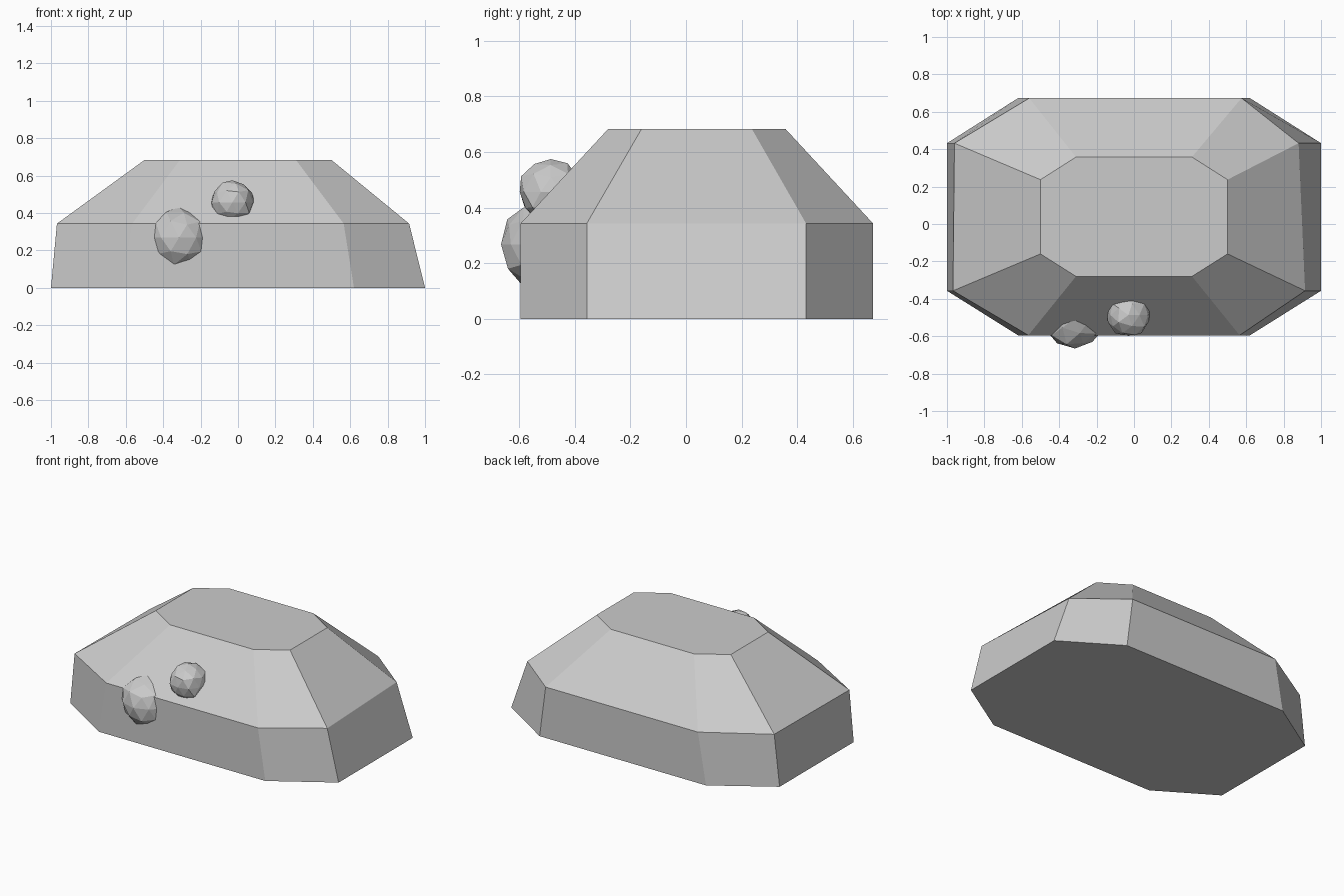
import bpy, bmesh, random
from mathutils import Vector

if "Cube" in bpy.data.objects:
    bpy.data.objects.remove(bpy.data.objects["Cube"])

stone = bpy.data.materials.new("grey_stone")
stone.diffuse_color = (0.6, 0.6, 0.6, 1)
stone.use_nodes = True
stone.node_tree.nodes["Principled BSDF"].inputs["Base Color"].default_value = stone.diffuse_color


def finish(bm, name):
    bmesh.ops.recalc_face_normals(bm, faces=bm.faces)
    mesh = bpy.data.meshes.new(name)
    bm.to_mesh(mesh)
    bm.free()
    mesh.materials.append(stone)
    obj = bpy.data.objects.new(name, mesh)
    bpy.context.collection.objects.link(obj)
    return obj


# Boulder: three stacked eight-sided rings, counter-clockwise from front left
rings = [
    (0.0, [(-0.62, -0.595), (0.62, -0.595), (1, -0.357), (1, 0.432),
           (0.62, 0.673), (-0.62, 0.673), (-1, 0.432), (-1, -0.357)]),
    (0.343, [(-0.565, -0.595), (0.565, -0.595), (0.915, -0.357), (0.88, 0.432),
             (0.575, 0.673), (-0.56, 0.673), (-0.96, 0.432), (-0.968, -0.357)]),
    (0.683, [(-0.31, -0.28), (0.31, -0.28), (0.5, -0.16), (0.5, 0.237),
             (0.31, 0.358), (-0.31, 0.358), (-0.5, 0.237), (-0.5, -0.16)]),
]
bm = bmesh.new()
loops = [[bm.verts.new((x, y, z)) for x, y in pts] for z, pts in rings]
for low, high in zip(loops, loops[1:]):
    for i in range(8):
        j = (i + 1) % 8
        bm.faces.new((low[i], low[j], high[j], high[i]))
bm.faces.new(loops[0])
bm.faces.new(loops[-1])
finish(bm, "boulder")


# Small faceted stones embedded in the front slope
def pebble(name, center, radius, seed):
    random.seed(seed)
    bm = bmesh.new()
    bmesh.ops.create_icosphere(bm, subdivisions=2, radius=1)
    for v in bm.verts:
        v.co = Vector(center) + v.co * radius * random.uniform(0.92, 1.04)
    finish(bm, name)


pebble("large_pebble", (-0.315, -0.505, 0.268), 0.168, 3)
pebble("small_pebble", (-0.03, -0.487, 0.457), 0.12, 8)
